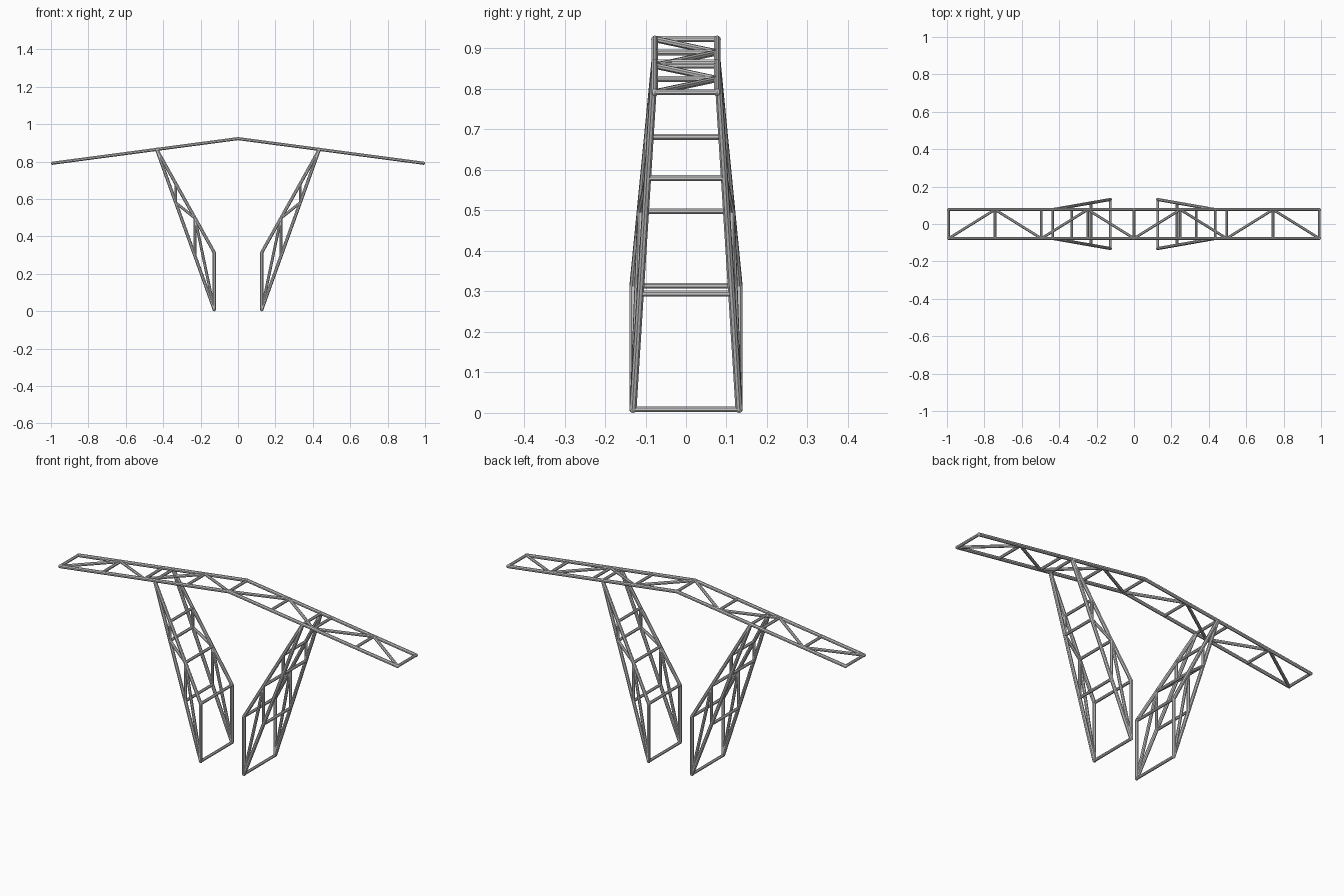
import bpy, bmesh
from mathutils import Vector, Matrix

if "Cube" in bpy.data.objects:
    bpy.data.objects.remove(bpy.data.objects["Cube"])

CHORD, WEB = 0.009, 0.0078
SIDES = 8


def tube(bm, a, b, r):
    a, b = Vector(a), Vector(b)
    d = b - a
    rot = d.to_track_quat('Z', 'Y').to_matrix().to_4x4()
    turn = Matrix.Rotation(3.14159265 / SIDES, 4, 'Z')
    bmesh.ops.create_cone(bm, cap_ends=True, segments=SIDES, radius1=r, radius2=r,
                          depth=d.length, matrix=Matrix.Translation((a + b) / 2) @ rot @ turn)


def path(bm, pts, r):
    for a, b in zip(pts, pts[1:]):
        tube(bm, a, b, r)
    for p in pts:  # welded joints
        bmesh.ops.create_uvsphere(bm, u_segments=SIDES, v_segments=6, radius=r,
                                  matrix=Matrix.Translation(p))


def finish(bm, name):
    me = bpy.data.meshes.new(name)
    bm.to_mesh(me)
    bm.free()
    ob = bpy.data.objects.new(name, me)
    bpy.context.collection.objects.link(ob)
    return ob


# Roof ladder truss: two bent chords
def roof(x, side):
    return Vector((x, side * 0.077, 0.923 - 0.1325 * abs(x)))


bm = bmesh.new()
for s in (-1, 1):
    path(bm, [roof(-0.991, s), roof(0, s), roof(0.991, s)], CHORD)
finish(bm, "roof_chords")

# Roof rungs and zigzag bracing
xs = [0.991 * i / 4 for i in range(-4, 5)]
bm = bmesh.new()
for x in xs:
    tube(bm, roof(x, -1), roof(x, 1), WEB)
finish(bm, "roof_rungs")

bm = bmesh.new()
for i in range(8):
    s = -1 if i % 2 == 0 else 1
    tube(bm, roof(xs[i], s), roof(xs[i + 1], -s), WEB)
finish(bm, "roof_bracing")

# Tapered legs, leaning outwards
for m, tag in ((-1, "left"), (1, "right")):
    def nodes(s):
        foot = Vector((m * 0.127, s * 0.131, 0.009))
        knee = Vector((m * 0.127, s * 0.131, 0.314))
        top = roof(m * 0.435, s)
        outer = [foot.lerp(top, i / 3) for i in range(4)]
        inner = [knee.lerp(top, i / 3) for i in range(4)]
        return outer, inner

    chords, braces, rungs = bmesh.new(), bmesh.new(), bmesh.new()
    for s in (-1, 1):
        o, n = nodes(s)
        path(chords, [n[3], o[0], n[0], n[3]], CHORD)
        for a, b in ((o[0], n[1]), (o[1], n[1]), (n[1], o[2]), (o[2], n[2])):
            tube(braces, a, b, WEB)
    (of, nf), (ob_, nb) = nodes(-1), nodes(1)
    for a, b in zip(of + nf[:3], ob_ + nb[:3]):
        tube(rungs, a, b, WEB)
    finish(chords, tag + "_leg_chords")
    finish(braces, tag + "_leg_bracing")
    finish(rungs, tag + "_leg_rungs")
